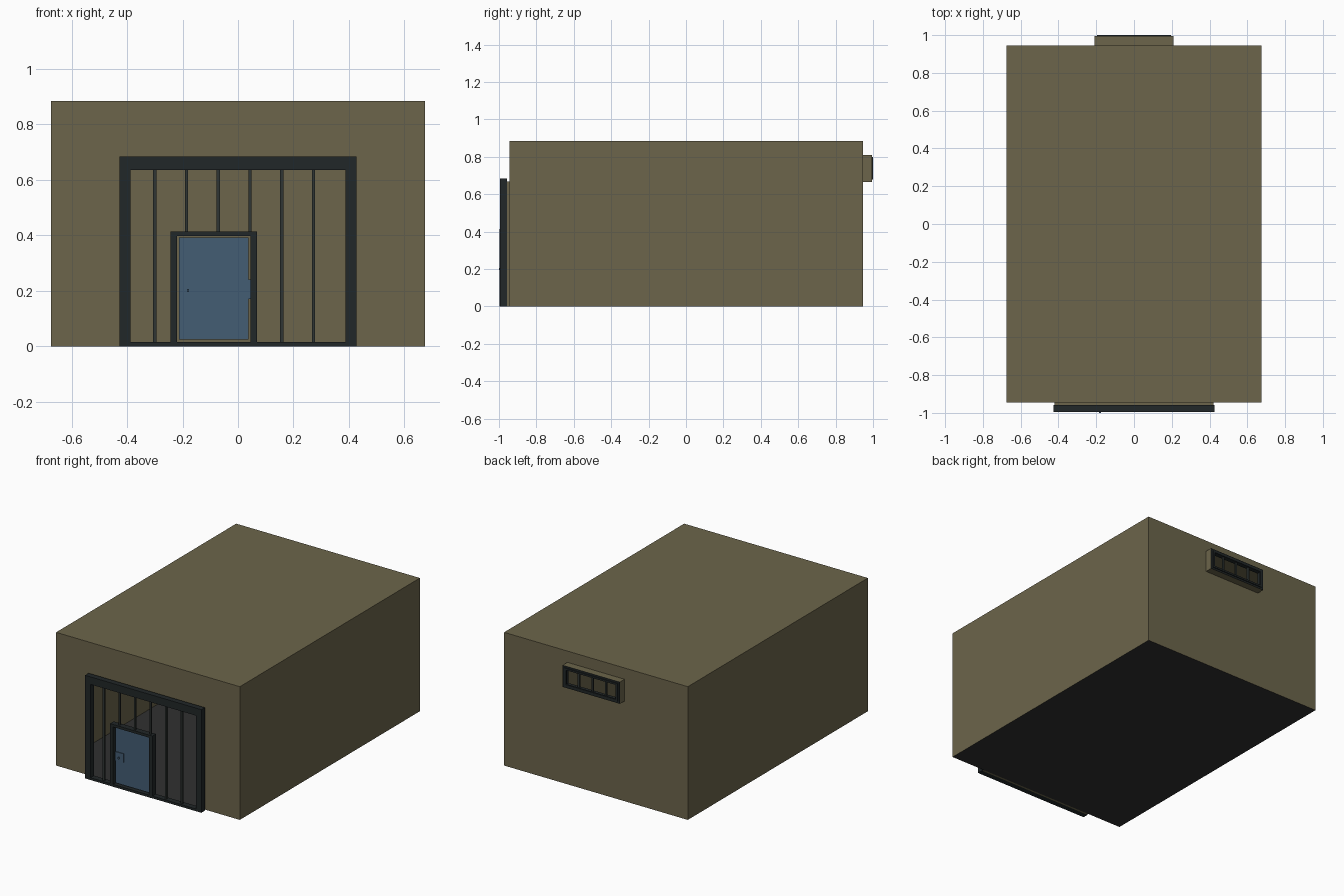
import bpy, bmesh

if "Cube" in bpy.data.objects:
    bpy.data.objects.remove(bpy.data.objects["Cube"])

def material(name, rgb):
    m = bpy.data.materials.new(name)
    m.diffuse_color = (*rgb, 1)
    m.use_nodes = True
    m.node_tree.nodes["Principled BSDF"].inputs["Base Color"].default_value = m.diffuse_color
    return m

OLIVE = material("olive_wall", (0.15, 0.13, 0.07))
DARK = material("dark_metal", (0.015, 0.02, 0.021))
BAR = material("bar_metal", (0.028, 0.036, 0.034))
BLUE = material("door_blue", (0.057, 0.11, 0.175))
FLOOR = material("floor_dark", (0.03, 0.03, 0.03))

def finish(bm, name, mat):
    bmesh.ops.remove_doubles(bm, verts=bm.verts, dist=1e-5)
    me = bpy.data.meshes.new(name)
    bm.to_mesh(me)
    bm.free()
    me.materials.append(mat)
    ob = bpy.data.objects.new(name, me)
    bpy.context.collection.objects.link(ob)
    return ob

def add_box(bm, x0, x1, y0, y1, z0, z1):
    vs = bmesh.ops.create_cube(bm, size=1)["verts"]
    for v in vs:
        v.co = ((x0 + x1) / 2 + v.co.x * (x1 - x0),
                (y0 + y1) / 2 + v.co.y * (y1 - y0),
                (z0 + z1) / 2 + v.co.z * (z1 - z0))

def box(name, mat, *dims):
    bm = bmesh.new()
    add_box(bm, *dims)
    return finish(bm, name, mat)

def frame(name, mat, x0, x1, y0, y1, z0, z1, side, top, bottom):
    """Rectangular frame: one ring profile extruded along y."""
    outer = [(x0, z0), (x1, z0), (x1, z1), (x0, z1)]
    inner = [(x0 + side, z0 + bottom), (x1 - side, z0 + bottom),
             (x1 - side, z1 - top), (x0 + side, z1 - top)]
    bm = bmesh.new()
    ring = lambda pts, y: [bm.verts.new((x, y, z)) for x, z in pts]
    loops = [ring(outer, y0), ring(outer, y1), ring(inner, y1), ring(inner, y0)]
    for a, b in zip(loops, loops[1:] + loops[:1]):
        for i in range(4):
            j = (i + 1) % 4
            bm.faces.new((a[i], a[j], b[j], b[i]))
    bmesh.ops.recalc_face_normals(bm, faces=bm.faces)
    return finish(bm, name, mat)

W, D, H = 0.675, 0.945, 0.885

# Hollow room shell: thin walls with an outward sleeve round each opening
bm = bmesh.new()

def quad(*pts):
    bm.faces.new([bm.verts.new(p) for p in pts])

def pierced_wall(y, s, y_end, hx, z0, z1):
    """End wall facing direction s, with an opening and its sleeve."""
    def panel(a, b, c, d):
        p = [(a, y, c), (b, y, c), (b, y, d), (a, y, d)]
        quad(*(p if s < 0 else p[::-1]))
    panel(-W, -hx, 0, H)
    panel(hx, W, 0, H)
    panel(-hx, hx, z1, H)
    if z0 > 0:
        panel(-hx, hx, 0, z0)
    ring = [(-hx, z0), (hx, z0), (hx, z1), (-hx, z1)]
    for (xa, za), (xb, zb) in zip(ring, ring[1:] + ring[:1]):
        p = [(xa, y, za), (xa, y_end, za), (xb, y_end, zb), (xb, y, zb)]
        quad(*(p if s > 0 else p[::-1]))

pierced_wall(-D, -1, -0.962, 0.42, 0, 0.668)
pierced_wall(D, 1, 0.994, 0.21, 0.665, 0.81)
quad((-W, -D, H), (W, -D, H), (W, D, H), (-W, D, H))
quad((W, -D, 0), (W, D, 0), (W, D, H), (W, -D, H))
quad((-W, D, 0), (-W, -D, 0), (-W, -D, H), (-W, D, H))
finish(bm, "room_walls", OLIVE)

# Floor
bm = bmesh.new()
quad((-W, D, 0), (W, D, 0), (W, -D, 0), (-W, -D, 0))
finish(bm, "floor", FLOOR)

# Front barred opening
frame("front_frame", DARK, -0.427, 0.427, -0.995, -0.958, 0, 0.685, 0.04, 0.05, 0.015)
for i in range(6):
    x = -0.30 + 0.1145 * i
    low = 0.41 if -0.24 < x < 0.06 else 0.01
    box(f"front_bar_{i + 1}", BAR, x - 0.006, x + 0.006, -0.983, -0.971, low, 0.64)

# Door with its frame, hinge plate and latch
frame("door_frame", DARK, -0.243, 0.068, -0.996, -0.958, 0, 0.414, 0.023, 0.017, 0.016)
box("door_panel", BLUE, -0.212, 0.037, -0.985, -0.97, 0.025, 0.392)
box("door_latch", BLUE, 0.037, 0.05, -0.983, -0.972, 0.17, 0.24)
box("door_plate", BLUE, -0.21, -0.15, -0.99, -0.985, 0.175, 0.235)
box("door_handle", BLUE, -0.184, -0.176, -1.0, -0.99, 0.195, 0.207)

# Back window
frame("window_frame", DARK, -0.209, 0.209, 0.965, 0.994, 0.666, 0.809, 0.02, 0.02, 0.02)
frame("window_trim", DARK, -0.195, 0.195, 0.99, 1.0, 0.678, 0.798, 0.012, 0.012, 0.012)
for i in range(3):
    x = -0.1 + 0.1 * i
    box(f"window_bar_{i + 1}", BAR, x - 0.006, x + 0.006, 0.974, 0.986, 0.68, 0.795)
